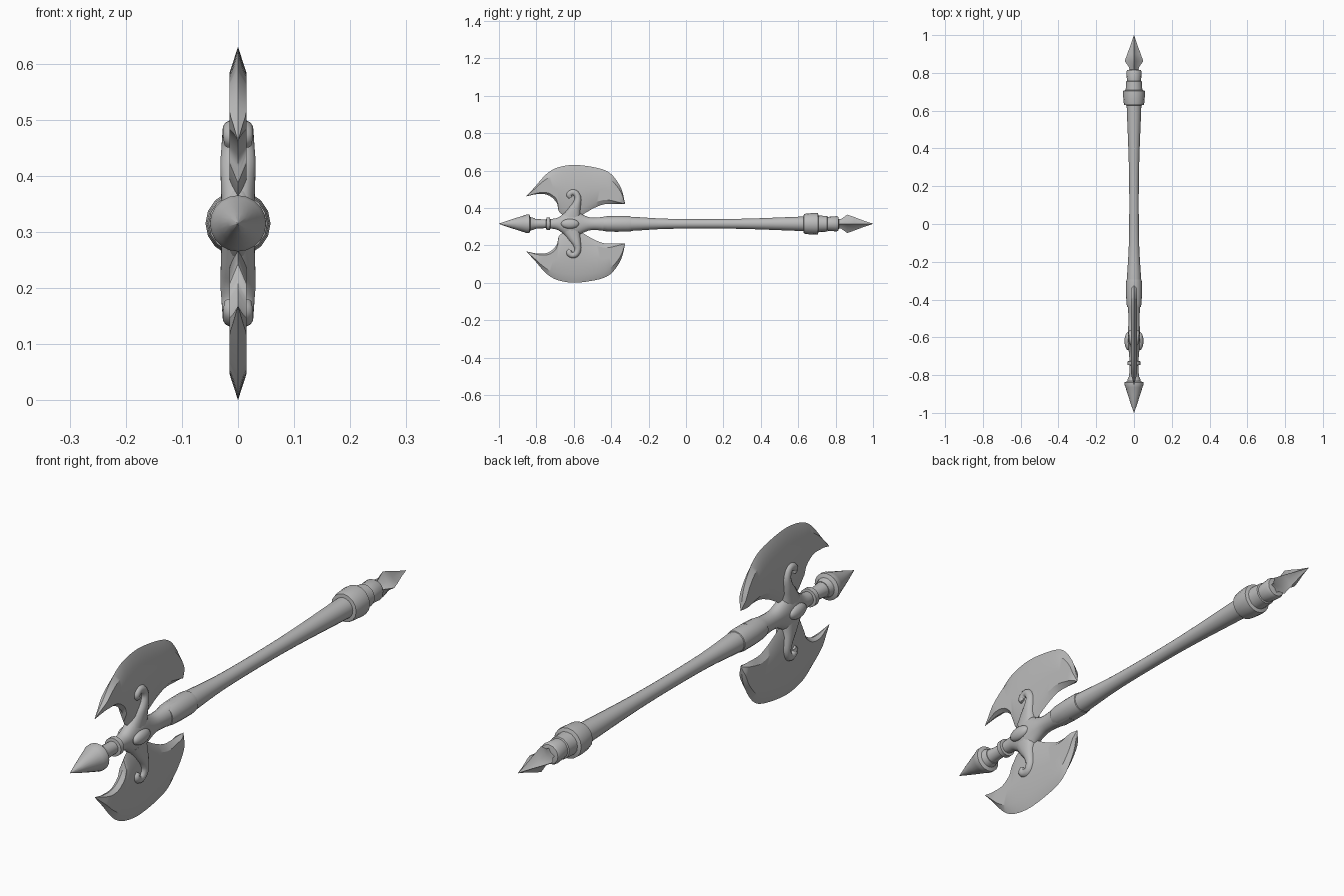
import bpy, bmesh, math
from mathutils import Vector

if "Cube" in bpy.data.objects:
    bpy.data.objects.remove(bpy.data.objects["Cube"])

AXIS = 0.315  # height of the shaft axis; everything mirrors about it

grey = bpy.data.materials.new("plain grey")
grey.diffuse_color = (0.5, 0.5, 0.5, 1)
grey.use_nodes = True
grey.node_tree.nodes["Principled BSDF"].inputs["Base Color"].default_value = grey.diffuse_color


def finish(name, bm, angle=35):
    bmesh.ops.remove_doubles(bm, verts=bm.verts, dist=0.0003)
    bmesh.ops.recalc_face_normals(bm, faces=bm.faces)
    mesh = bpy.data.meshes.new(name)
    bm.to_mesh(mesh)
    bm.free()
    obj = bpy.data.objects.new(name, mesh)
    bpy.context.collection.objects.link(obj)
    mesh.materials.append(grey)
    bpy.ops.object.select_all(action='DESELECT')
    obj.select_set(True)
    bpy.context.view_layer.objects.active = obj
    bpy.ops.object.shade_smooth_by_angle(angle=math.radians(angle))
    return obj


def spline(points, steps):
    """Catmull-Rom curve through points of any dimension."""
    pts = [Vector(p) for p in points]
    pts = [2 * pts[0] - pts[1]] + pts + [2 * pts[-1] - pts[-2]]
    out = []
    for i in range(1, len(pts) - 2):
        a, b, c, d = pts[i - 1:i + 3]
        for s in range(steps):
            t = s / steps
            out.append(0.5 * (2 * b + (c - a) * t + (2 * a - 5 * b + 4 * c - d) * t * t
                              + (3 * b - a - 3 * c + d) * t ** 3))
    return out + [pts[-2]]


def bridge(bm, rings):
    """Skin closed rings of equal length and cap both ends."""
    n = len(rings[0])
    rings = [[bm.verts.new(p) for p in r] for r in rings]
    for a, b in zip(rings, rings[1:]):
        for k in range(n):
            bm.faces.new((a[k], a[(k + 1) % n], b[(k + 1) % n], b[k]))
    bm.faces.new(rings[0])
    bm.faces.new(rings[-1])


def lathe(name, profile, sides=20, star=1.0):
    """Profile of (y, half x, half z) along the shaft; star pulls in odd corners."""
    bm = bmesh.new()
    rings = []
    for y, rx, rz in profile:
        ring = []
        for k in range(sides):
            a = 2 * math.pi * k / sides
            f = star if k % 2 else 1
            ring.append((rx * f * math.cos(a), y, AXIS + rz * f * math.sin(a)))
        rings.append(ring)
    bridge(bm, rings)
    return finish(name, bm)


def round_part(name, profile, sides=20):
    return lathe(name, [(y, r, r) for y, r in profile], sides)


# Front spike, its neck and ring
round_part("front_spike", [(-1, 0.0008), (-0.95, 0.018), (-0.9, 0.034), (-0.865, 0.045),
                           (-0.852, 0.05), (-0.838, 0.05), (-0.832, 0.036), (-0.81, 0.03)])
round_part("front_neck", [(-0.83, 0.03), (-0.79, 0.025), (-0.745, 0.023), (-0.68, 0.025)])
round_part("neck_ring", [(-0.748, 0.022), (-0.746, 0.034), (-0.727, 0.034), (-0.725, 0.022)])

# Head body flaring into the scroll arms, running back into the sleeve
body = [(-0.725, 0.024, 0.025), (-0.69, 0.026, 0.031), (-0.665, 0.029, 0.046),
        (-0.64, 0.032, 0.066), (-0.61, 0.034, 0.075), (-0.58, 0.033, 0.066),
        (-0.55, 0.031, 0.048), (-0.51, 0.029, 0.034), (-0.46, 0.031, 0.035),
        (-0.42, 0.034, 0.041), (-0.36, 0.037, 0.043)]
lathe("head_body", [tuple(p) for p in spline(body, 3)])
round_part("sleeve", [(-0.44, 0.036), (-0.42, 0.040), (-0.37, 0.042), (-0.31, 0.042),
                      (-0.295, 0.040), (-0.29, 0.034)])

# Handle
handle = [(-0.32, 0.038), (-0.28, 0.037), (-0.23, 0.034), (-0.15, 0.029), (-0.05, 0.026),
          (0.1, 0.025), (0.25, 0.026), (0.4, 0.030), (0.55, 0.036), (0.66, 0.040)]
round_part("handle", [tuple(p) for p in spline(handle, 2)])

# Stepped end collar
round_part("end_collar", [(0.628, 0.036), (0.63, 0.052), (0.645, 0.055), (0.685, 0.058),
                          (0.705, 0.057), (0.709, 0.044), (0.755, 0.042), (0.757, 0.037),
                          (0.805, 0.041), (0.815, 0.036), (0.818, 0.02)], 16)

# Four-finned end point
fins = [(0.80, 0.022), (0.83, 0.026), (0.862, 0.049), (0.90, 0.036), (0.95, 0.017), (1.0, 0.0008)]
lathe("end_point", [(y, r, r) for y, r in fins], 8, 0.55)

# Oval bosses on both sides of the head
for side, label in ((1, "right"), (-1, "left")):
    bm = bmesh.new()
    bmesh.ops.create_uvsphere(bm, u_segments=20, v_segments=12, radius=1)
    for v in bm.verts:
        v.co = (side * 0.031 + v.co.x * 0.019, -0.62 + v.co.y * 0.048, AXIS + v.co.z * 0.026)
    finish(label + "_boss", bm)

# Scroll arms: (y, height, half width, half depth in x)
SCROLL = [(-0.612, 0.345, 0.05, 0.030), (-0.598, 0.385, 0.036, 0.031), (-0.584, 0.42, 0.024, 0.032),
          (-0.578, 0.452, 0.019, 0.030), (-0.589, 0.477, 0.018, 0.028), (-0.609, 0.483, 0.017, 0.027),
          (-0.625, 0.470, 0.017, 0.027), (-0.618, 0.455, 0.012, 0.024)]


def scroll(name, flip):
    path = spline(SCROLL, 4)
    rings = []
    for i, p in enumerate(path):
        q0, q1 = path[max(i - 1, 0)], path[min(i + 1, len(path) - 1)]
        t = Vector((q1[0] - q0[0], q1[1] - q0[1])).normalized()
        ring = []
        for k in range(14):
            a = 2 * math.pi * k / 14
            c, s = math.cos(a), math.sin(a)
            # slightly squared oval section
            c, s = (math.copysign(abs(v) ** 0.8, v) for v in (c, s))
            z = p[1] + t.x * p[2] * c
            ring.append((p[3] * s, p[0] - t.y * p[2] * c, AXIS + flip * (z - AXIS)))
        rings.append(ring)
    bm = bmesh.new()
    bridge(bm, rings)
    finish(name, bm, 45)


# Blades: cutting edge and back edge as (y, z), both from horn to horn
CUT = [(-0.855, 0.462), (-0.81, 0.51), (-0.77, 0.557), (-0.73, 0.594), (-0.68, 0.618),
       (-0.60, 0.63), (-0.505, 0.62), (-0.43, 0.60), (-0.385, 0.565), (-0.345, 0.50), (-0.325, 0.42)]
BACK = [(-0.855, 0.462), (-0.785, 0.475), (-0.73, 0.465), (-0.69, 0.425), (-0.675, 0.375),
        (-0.60, 0.34), (-0.535, 0.375), (-0.49, 0.40), (-0.435, 0.42), (-0.375, 0.42), (-0.325, 0.42)]


def blade(name, flip):
    rings = []
    for a, b in zip(spline(CUT, 4), spline(BACK, 4)):
        width = (b - a).length
        thick = min(0.015, width * 0.3)
        ring = []
        # edge, bevel, flat, bevel, back edge, then the other face
        for t, side in ((0, 0), (0.16, 1), (0.5, 1), (0.84, 1), (1, 0),
                        (0.84, -1), (0.5, -1), (0.16, -1)):
            p = a.lerp(b, t)
            ring.append((side * thick, p.x, AXIS + flip * (p.y - AXIS)))
        rings.append(ring)
    bm = bmesh.new()
    bridge(bm, rings)
    finish(name, bm, 30)


for flip, label in ((1, "upper"), (-1, "lower")):
    scroll(label + "_scroll", flip)
    blade(label + "_blade", flip)
